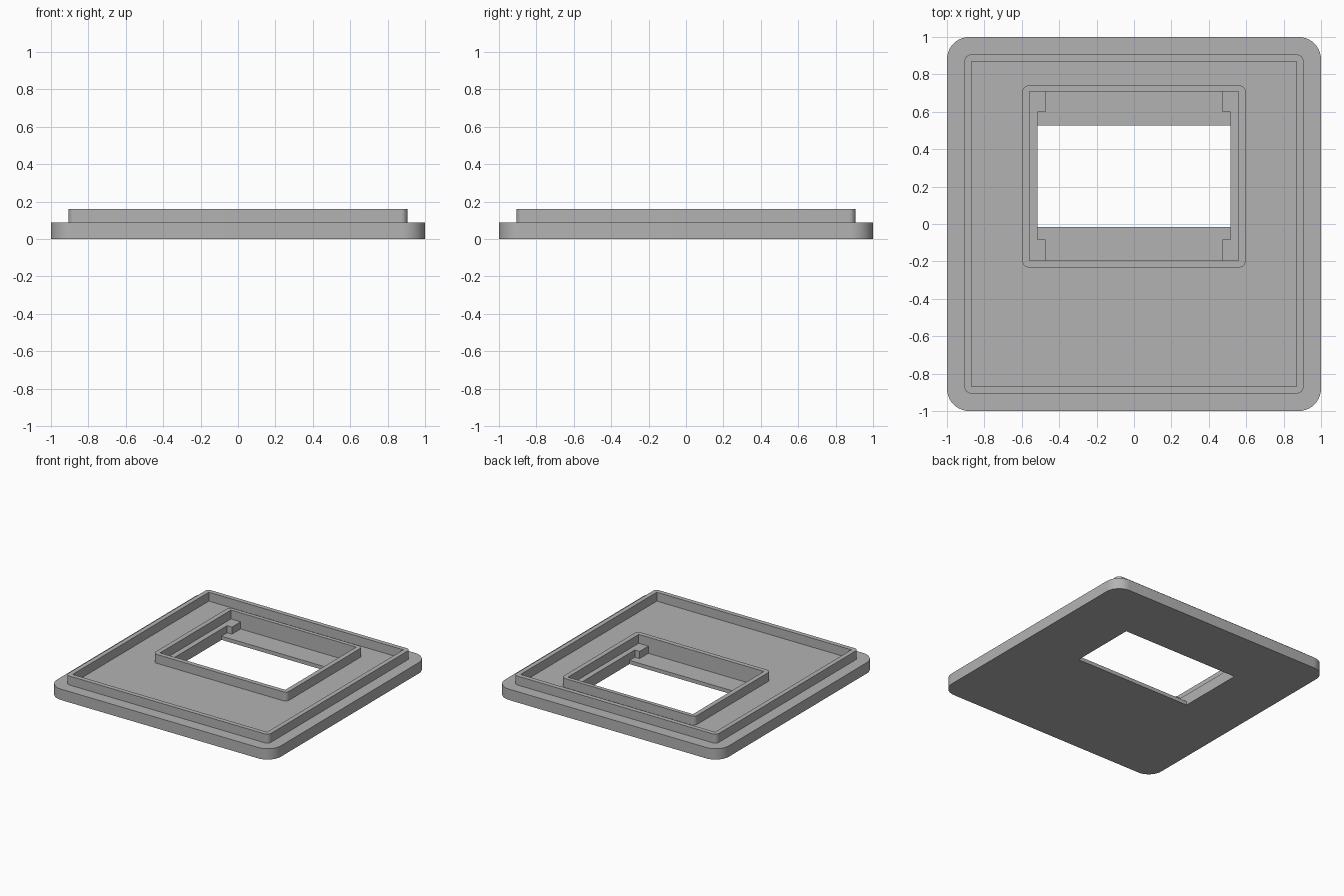
import bpy
import bmesh
import math

cube = bpy.data.objects.get("Cube")
if cube:
    bpy.data.objects.remove(cube, do_unlink=True)

grey = bpy.data.materials.new("plain_grey")
grey.use_nodes = True
colour = (0.45, 0.45, 0.45, 1)
grey.diffuse_color = colour
grey.node_tree.nodes["Principled BSDF"].inputs["Base Color"].default_value = colour


def slab(name, half_x, y0, y1, z0, z1, radius=0.0, steps=10):
    """Upright prism with a rectangular outline and optional round corners."""
    corners = [(1, y1, 0), (-1, y1, 90), (-1, y0, 180), (1, y0, 270)]
    bm = bmesh.new()
    ring = []
    for side, y, start in corners:
        cx = side * (half_x - radius)
        cy = y - radius if y == y1 else y + radius
        count = steps if radius else 0
        for i in range(count + 1):
            a = math.radians(start + 90 * i / max(count, 1))
            ring.append(bm.verts.new((cx + radius * math.cos(a),
                                      cy + radius * math.sin(a), z0)))
    base = bm.faces.new(ring)
    top = bmesh.ops.extrude_face_region(bm, geom=[base])["geom"]
    bmesh.ops.translate(bm, vec=(0, 0, z1 - z0),
                        verts=[v for v in top if isinstance(v, bmesh.types.BMVert)])
    bmesh.ops.recalc_face_normals(bm, faces=bm.faces)
    mesh = bpy.data.meshes.new(name)
    bm.to_mesh(mesh)
    bm.free()
    mesh.materials.append(grey)
    obj = bpy.data.objects.new(name, mesh)
    bpy.context.collection.objects.link(obj)
    return obj


def cut(obj, *box):
    """Subtract a box from a part."""
    cutter = slab("cutter", *box)
    cutter.hide_render = True
    mod = obj.modifiers.new("cut", "BOOLEAN")
    mod.operation = "DIFFERENCE"
    mod.solver = "EXACT"
    mod.object = cutter
    bpy.context.view_layer.objects.active = obj
    bpy.ops.object.modifier_apply(modifier=mod.name)
    bpy.data.objects.remove(cutter, do_unlink=True)


PLATE, RIM, FLOOR = 0.088, 0.16, 0.03

# Plate with a stepped pocket (corner posts remain) and a through window
base_plate = slab("base_plate", 1, -1, 1, 0, PLATE, 0.12)
cut(base_plate, 0.473, -0.195, 0.709, FLOOR, 0.3)
cut(base_plate, 0.516, -0.083, 0.599, FLOOR, 0.3)
cut(base_plate, 0.516, -0.016, 0.527, -0.1, 0.3)

# Raised lip around the plate
outer_rim = slab("outer_rim", 0.906, -0.906, 0.906, PLATE, RIM, 0.035)
cut(outer_rim, 0.869, -0.869, 0.869, 0, 0.3)

# Raised frame around the window
window_frame = slab("window_frame", 0.597, -0.232, 0.741, PLATE, RIM, 0.035)
cut(window_frame, 0.559, -0.195, 0.709, 0, 0.3)

# Smooth the rounded corners only
bpy.ops.object.select_all(action="DESELECT")
for part in (base_plate, outer_rim, window_frame):
    part.select_set(True)
bpy.context.view_layer.objects.active = base_plate
bpy.ops.object.shade_smooth_by_angle(angle=math.radians(30))
